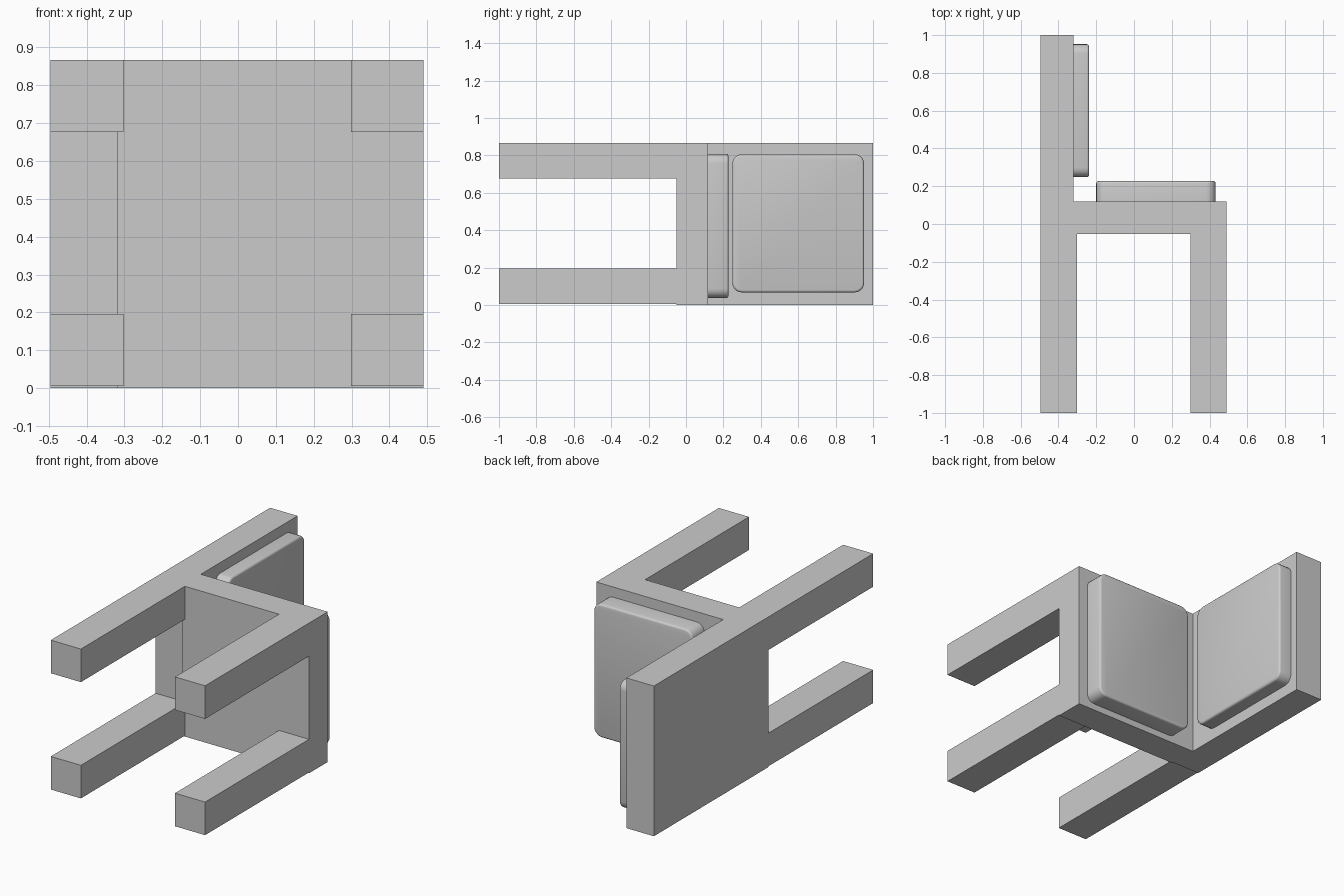
import bpy
import bmesh
from mathutils import Vector

cube = bpy.data.objects.get("Cube")
if cube:
    bpy.data.objects.remove(cube, do_unlink=True)

grey = bpy.data.materials.new("plain grey")
grey.use_nodes = True
grey.diffuse_color = (0.6, 0.6, 0.6, 1)
grey.node_tree.nodes["Principled BSDF"].inputs["Base Color"].default_value = (0.6, 0.6, 0.6, 1)


def box(name, low, high, face_axis=None):
    """Box between two corners; with face_axis it becomes a rounded cushion facing +axis."""
    low, high = Vector(low), Vector(high)
    bm = bmesh.new()
    bmesh.ops.create_cube(bm, size=1)
    for v in bm.verts:
        v.co = (low + high) / 2 + v.co * (high - low)
    if face_axis is not None:
        # Round the four corners, then soften the rim of the outer face
        corners = [e for e in bm.edges
                   if abs((e.verts[0].co - e.verts[1].co)[face_axis]) > 0.01]
        bmesh.ops.bevel(bm, geom=corners, offset=0.05, segments=5,
                        profile=0.5, affect='EDGES')
        rim = [e for e in bm.edges
               if all(v.co[face_axis] > high[face_axis] - 0.001 for v in e.verts)]
        bmesh.ops.bevel(bm, geom=rim, offset=0.012, segments=3,
                        profile=0.5, affect='EDGES')
    bmesh.ops.recalc_face_normals(bm, faces=bm.faces)
    mesh = bpy.data.meshes.new(name)
    bm.to_mesh(mesh)
    bm.free()
    mesh.materials.append(grey)
    obj = bpy.data.objects.new(name, mesh)
    bpy.context.collection.objects.link(obj)
    if face_axis is not None:
        bpy.ops.object.select_all(action='DESELECT')
        obj.select_set(True)
        bpy.context.view_layer.objects.active = obj
        bpy.ops.object.shade_smooth_by_angle(angle=0.6)
    return obj


# Chair lying on its side: legs point to -y, backrest to +y
box("backrest", (-0.495, -0.045, 0), (-0.32, 1, 0.867))
box("seat", (-0.32, -0.052, 0), (0.49, 0.118, 0.867))

# Cushions on the seat and the backrest
box("seat_cushion", (-0.2, 0.118, 0.038), (0.432, 0.227, 0.808), face_axis=1)
box("backrest_cushion", (-0.32, 0.248, 0.068), (-0.238, 0.952, 0.806), face_axis=0)

# Four square legs
for end, x in (("back", -0.495), ("front", 0.298)):
    for side, z in (("lower", 0.005), ("upper", 0.676)):
        box(f"{end}_{side}_leg", (x, -1, z), (x + 0.192, -0.045, z + 0.191))
